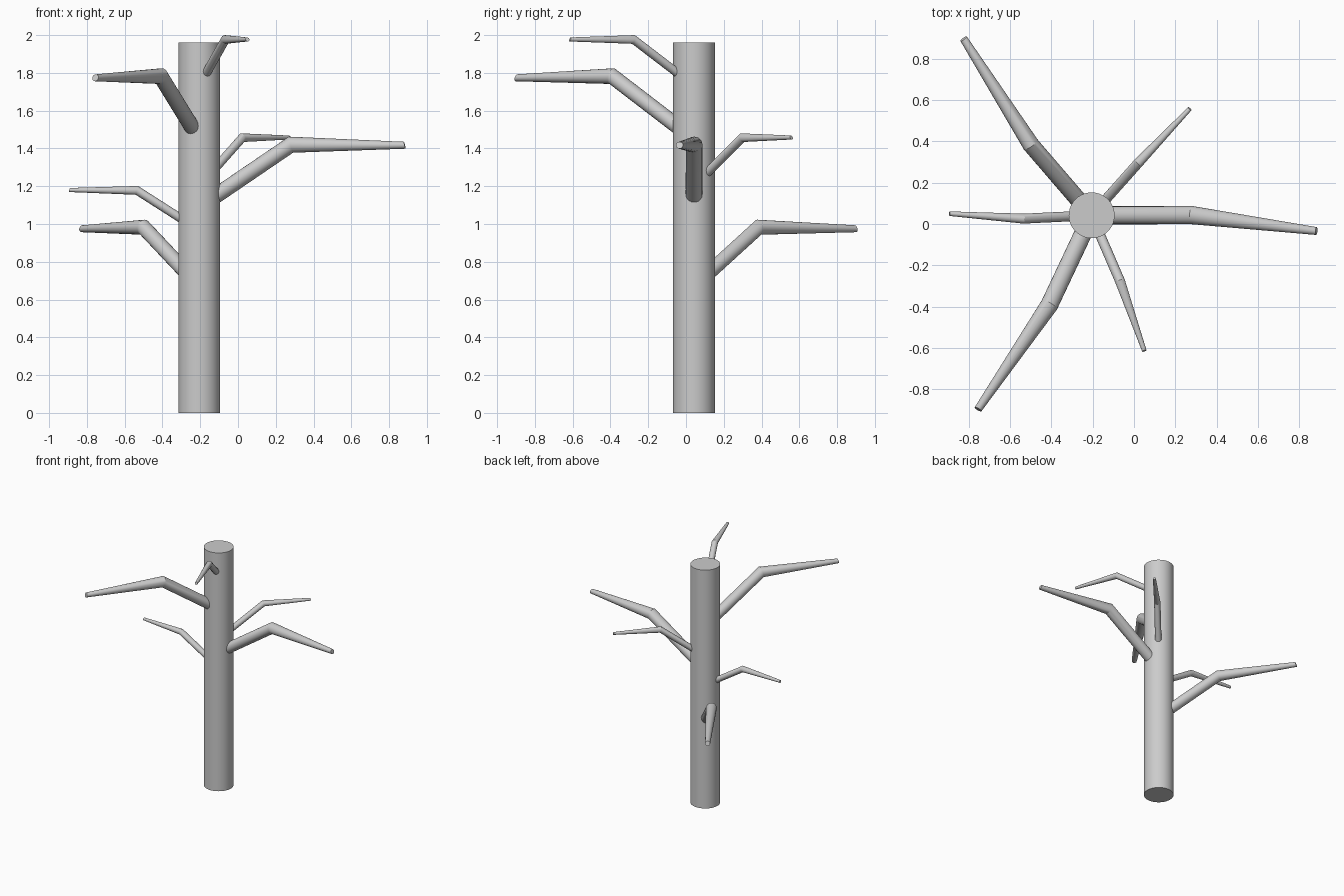
import bpy, bmesh, math
from mathutils import Vector

if "Cube" in bpy.data.objects:
    bpy.data.objects.remove(bpy.data.objects["Cube"])

CX, CY = -0.205, 0.042      # trunk axis
TRUNK_R, TRUNK_H = 0.111, 1.96


def finish(obj):
    bpy.ops.object.select_all(action='DESELECT')
    obj.select_set(True)
    bpy.context.view_layer.objects.active = obj
    bpy.ops.object.shade_smooth_by_angle(angle=math.radians(25))


def branch(name, z_axis, elbow, tip, r, r_tip, sides=20):
    """Bent tube: even to the elbow, then tapering; all rings share one tilt."""
    elbow, tip = Vector(elbow), Vector(tip)
    axis = Vector((CX, CY, z_axis))
    reach = (elbow - axis).to_2d().length
    base = axis.lerp(elbow, 0.075 / reach)      # root sits inside the trunk
    direction = (tip - base).normalized()
    u = direction.cross(Vector((0, 0, 1))).normalized()
    v = u.cross(direction)
    bm = bmesh.new()
    rings = []
    for centre, rad in ((base, r), (elbow, r), (tip, r_tip)):
        rings.append([bm.verts.new(centre + rad * (math.cos(a) * u + math.sin(a) * v))
                      for a in (2 * math.pi * i / sides for i in range(sides))])
    for lo, hi in zip(rings, rings[1:]):
        for i in range(sides):
            j = (i + 1) % sides
            bm.faces.new((lo[i], lo[j], hi[j], hi[i]))
    bm.faces.new(rings[0])
    bm.faces.new(rings[-1])
    bmesh.ops.recalc_face_normals(bm, faces=bm.faces[:])
    mesh = bpy.data.meshes.new(name)
    bm.to_mesh(mesh)
    bm.free()
    obj = bpy.data.objects.new(name, mesh)
    bpy.context.collection.objects.link(obj)
    finish(obj)


# Trunk
bpy.ops.mesh.primitive_cylinder_add(vertices=40, radius=TRUNK_R, depth=TRUNK_H,
                                    location=(CX, CY, TRUNK_H / 2))
trunk = bpy.context.object
trunk.name = "trunk"
finish(trunk)

# Three thick branches
branch("thick_branch_low", 0.67, (-0.50, 0.385, 0.983), (-0.825, 0.897, 0.975), 0.041, 0.019)
branch("thick_branch_middle", 1.09, (0.28, 0.043, 1.42), (0.883, -0.034, 1.417), 0.044, 0.019)
branch("thick_branch_high", 1.45, (-0.41, -0.392, 1.783), (-0.755, -0.897, 1.774), 0.043, 0.019)

# Three thin branches
branch("thin_branch_low", 0.967, (-0.535, 0.026, 1.178), (-0.893, 0.05, 1.18), 0.024, 0.011)
branch("thin_branch_middle", 1.20, (0.023, 0.298, 1.457), (0.27, 0.558, 1.458), 0.024, 0.011)
branch("thin_branch_high", 1.732, (-0.067, -0.278, 1.977), (0.05, -0.614, 1.977), 0.024, 0.011)
